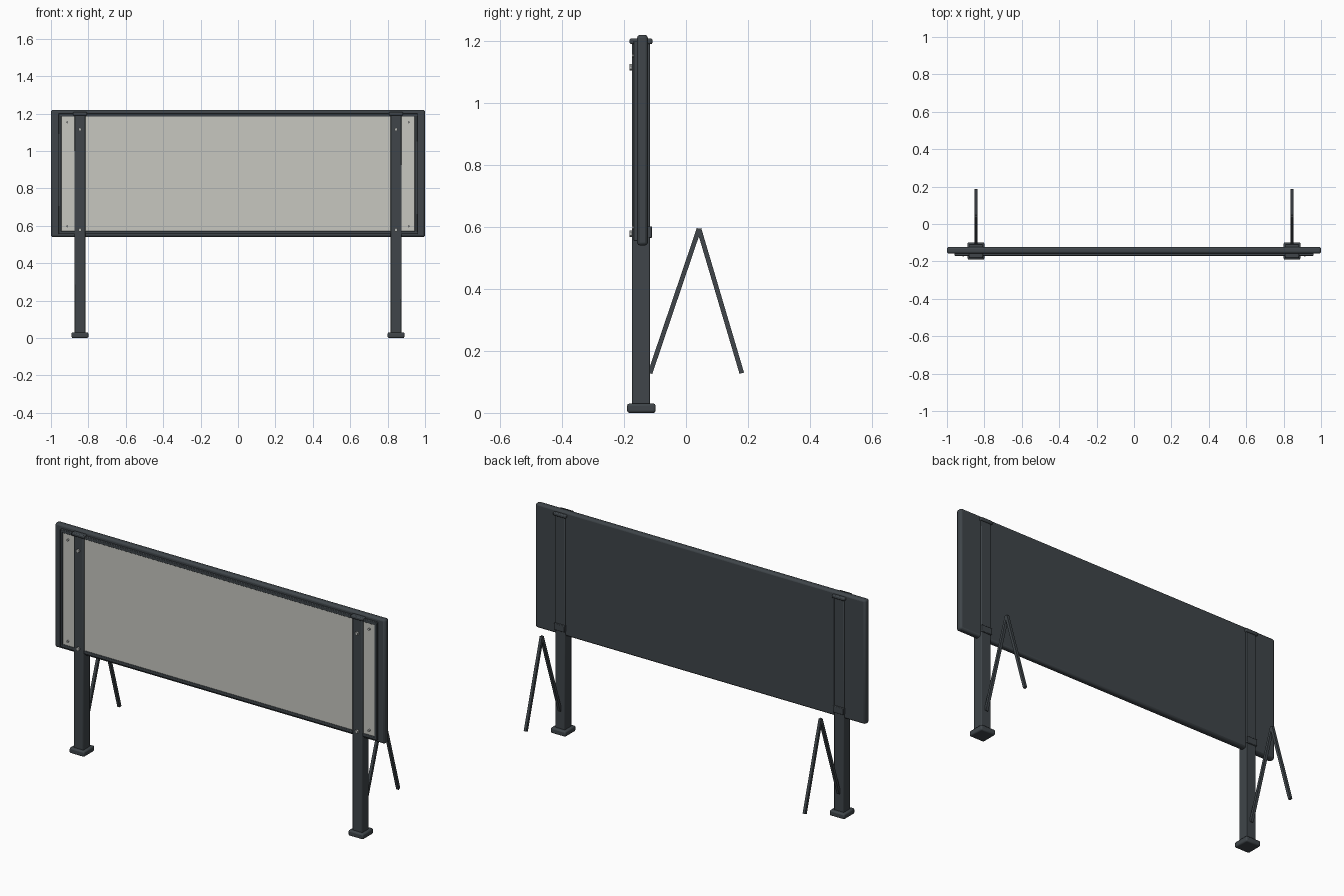
import bpy
import math
from mathutils import Vector

if "Cube" in bpy.data.objects:
    bpy.data.objects.remove(bpy.data.objects["Cube"], do_unlink=True)


def material(name, rgb):
    m = bpy.data.materials.new(name)
    m.use_nodes = True
    m.diffuse_color = (*rgb, 1)
    m.node_tree.nodes["Principled BSDF"].inputs["Base Color"].default_value = (*rgb, 1)
    return m


DARK = material("dark grey metal", (0.05, 0.06, 0.068))
PALE = material("pale panel", (0.57, 0.57, 0.53))
STEEL = material("bolt steel", (0.45, 0.46, 0.45))


def finish(ob, name, mat, bevel=0.0, segments=2):
    ob.name = name
    ob.data.materials.append(mat)
    if bevel:
        mod = ob.modifiers.new("Rounded edges", "BEVEL")
        mod.width = bevel
        mod.segments = segments
        mod.limit_method = "ANGLE"
        bpy.ops.object.shade_smooth_by_angle(angle=math.radians(35))
    return ob


def box(name, x, y, z, mat=DARK, bevel=0.0):
    """Box from (min, max) ranges on each axis."""
    ranges = (x, y, z)
    bpy.ops.mesh.primitive_cube_add(size=1, location=[(a + b) / 2 for a, b in ranges])
    ob = bpy.context.object
    ob.scale = [b - a for a, b in ranges]
    bpy.ops.object.transform_apply(location=False, rotation=False, scale=True)
    return finish(ob, name, mat, bevel)


def bolt(name, x, y, z, radius, depth):
    """Hexagonal head facing the front."""
    bpy.ops.mesh.primitive_cylinder_add(vertices=6, radius=radius, depth=depth,
                                        location=(x, y, z), rotation=(math.pi / 2, 0, 0))
    return finish(bpy.context.object, name, STEEL)


def strut(name, start, end, width):
    """Square bar between two points."""
    a, b = Vector(start), Vector(end)
    bpy.ops.mesh.primitive_cube_add(size=1, location=(a + b) / 2)
    ob = bpy.context.object
    ob.scale = (width, width, (b - a).length)
    ob.rotation_euler = (b - a).to_track_quat("Z", "Y").to_euler()
    return finish(ob, name, DARK)


# Board with its pale display sheet
box("backing_board", (-1, 1), (-0.158, -0.123), (0.54, 1.22), bevel=0.01)
box("display_panel", (-0.95, 0.95), (-0.165, -0.15), (0.565, 1.19), PALE)

# Retaining frame around the sheet
box("top_bead", (-0.96, 0.96), (-0.17, -0.15), (1.183, 1.2), bevel=0.003)
box("bottom_bead", (-0.96, 0.96), (-0.17, -0.15), (0.555, 0.572), bevel=0.003)

for side, s in (("right", -1), ("left", 1)):
    def span(a, b):
        return tuple(sorted((s * a, s * b)))

    px = 0.845
    box(side + "_bead", span(0.945, 0.96), (-0.17, -0.15), (0.555, 1.2), bevel=0.003)

    # Post with foot, cap and rear bracket
    box(side + "_post", span(px - 0.03, px + 0.03), (-0.174, -0.116), (0.01, 1.2), bevel=0.004)
    box(side + "_foot", span(px - 0.045, px + 0.045), (-0.19, -0.098), (0, 0.03), bevel=0.007)
    box(side + "_cap", span(px - 0.038, px + 0.038), (-0.182, -0.108), (1.19, 1.208), bevel=0.005)
    box(side + "_bracket", span(px - 0.032, px + 0.032), (-0.125, -0.109),
        (0.565, 0.602), bevel=0.003)

    # Post bolts and corner screws
    for level, z in (("upper", 1.115), ("lower", 0.578)):
        bolt(f"{side}_{level}_bolt", s * px, -0.178, z, 0.01, 0.01)
    for level, z in (("upper", 1.153), ("lower", 0.598)):
        bolt(f"{side}_{level}_screw", s * 0.913, -0.169, z, 0.006, 0.012)

    # Folding rear brace
    apex = (s * px, 0.042, 0.594)
    strut(side + "_inner_brace", (s * px, -0.116, 0.128), apex, 0.015)
    strut(side + "_outer_brace", (s * px, 0.18, 0.128), apex, 0.015)
